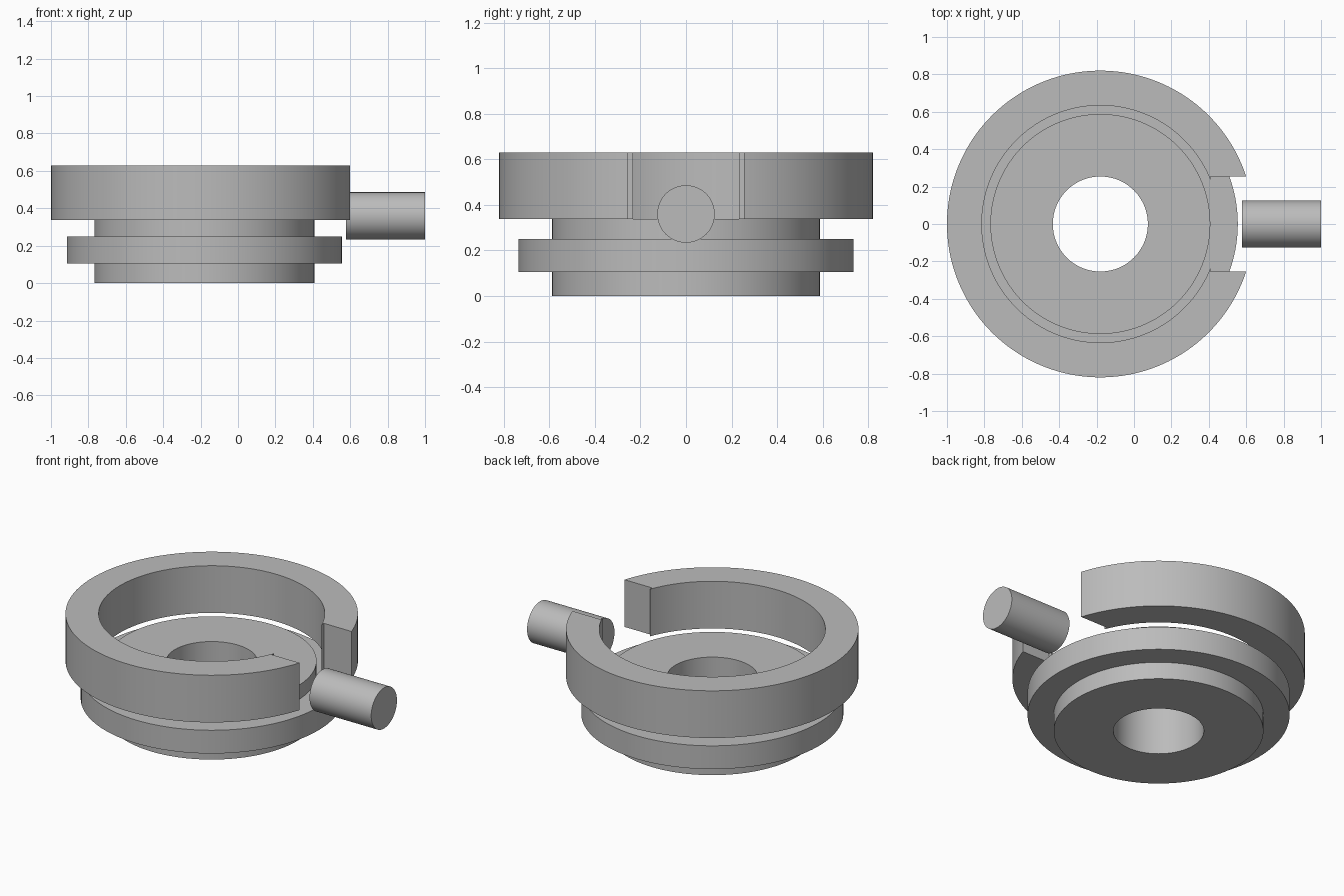
import bpy, bmesh
from math import pi, sin, cos, asin, atan2, radians

if "Cube" in bpy.data.objects:
    bpy.data.objects.remove(bpy.data.objects["Cube"], do_unlink=True)

AXIS_X = -0.18   # common axis of the hub and the collar
SEGMENTS = 128

grey = bpy.data.materials.new("plain_grey")
grey.use_nodes = True
grey.diffuse_color = (0.5, 0.5, 0.5, 1)
grey.node_tree.nodes["Principled BSDF"].inputs["Base Color"].default_value = (0.5, 0.5, 0.5, 1)


def finish(obj):
    obj.data.materials.append(grey)
    bpy.ops.object.select_all(action="DESELECT")
    obj.select_set(True)
    bpy.context.view_layer.objects.active = obj
    bpy.ops.object.shade_smooth_by_angle(angle=radians(30))


def make_object(name, bm, location):
    bmesh.ops.recalc_face_normals(bm, faces=bm.faces)
    mesh = bpy.data.meshes.new(name)
    bm.to_mesh(mesh)
    bm.free()
    obj = bpy.data.objects.new(name, mesh)
    obj.location = location
    bpy.context.collection.objects.link(obj)
    finish(obj)
    return obj


def lathe(name, profile):
    """Spin a closed (radius, height) profile around the vertical axis."""
    bm = bmesh.new()
    verts = [bm.verts.new((r, 0, z)) for r, z in profile]
    edges = [bm.edges.new((v, verts[i - 1])) for i, v in enumerate(verts)]
    bmesh.ops.spin(bm, geom=verts + edges, cent=(0, 0, 0), axis=(0, 0, 1),
                   angle=2 * pi, steps=SEGMENTS, use_merge=True)
    bmesh.ops.remove_doubles(bm, verts=bm.verts, dist=1e-5)
    return make_object(name, bm, (AXIS_X, 0, 0))


def arc(radius, start, end):
    return [(radius * cos(start + (end - start) * i / SEGMENTS),
             radius * sin(start + (end - start) * i / SEGMENTS))
            for i in range(SEGMENTS + 1)]


# Hub with a through bore and a flange around its middle
BORE, HUB, FLANGE = 0.254, 0.588, 0.735
HUB_TOP = 0.338
lathe("flanged_hub", [
    (BORE, 0), (HUB, 0), (HUB, 0.106), (FLANGE, 0.106),
    (FLANGE, 0.25), (HUB, 0.25), (HUB, HUB_TOP), (BORE, HUB_TOP)])

# Open collar: a ring with a straight-sided slot facing the pin
OUTER, INNER, HALF_SLOT, SLOT_START = 0.82, 0.634, 0.254, 0.59
COLLAR_TOP = 0.63
inner_y = (INNER ** 2 - SLOT_START ** 2) ** 0.5
a_out = asin(HALF_SLOT / OUTER)
a_in = atan2(inner_y, SLOT_START)
outline = (arc(OUTER, a_out, 2 * pi - a_out) + [(SLOT_START, -HALF_SLOT)]
           + arc(INNER, 2 * pi - a_in, a_in) + [(SLOT_START, HALF_SLOT)])
bm = bmesh.new()
base = bm.faces.new([bm.verts.new((x, y, HUB_TOP)) for x, y in outline])
top = bmesh.ops.extrude_face_region(bm, geom=[base], use_keep_orig=True)
bmesh.ops.translate(bm, vec=(0, 0, COLLAR_TOP - HUB_TOP),
                    verts=[g for g in top["geom"] if isinstance(g, bmesh.types.BMVert)])
make_object("slotted_collar", bm, (AXIS_X, 0, 0))

# Radial pin in line with the slot
PIN_START, PIN_END = 0.578, 1.0
bpy.ops.mesh.primitive_cylinder_add(
    vertices=64, radius=0.126, depth=PIN_END - PIN_START,
    location=((PIN_START + PIN_END) / 2, 0, 0.36), rotation=(0, pi / 2, 0))
pin = bpy.context.object
pin.name = "radial_pin"
finish(pin)
